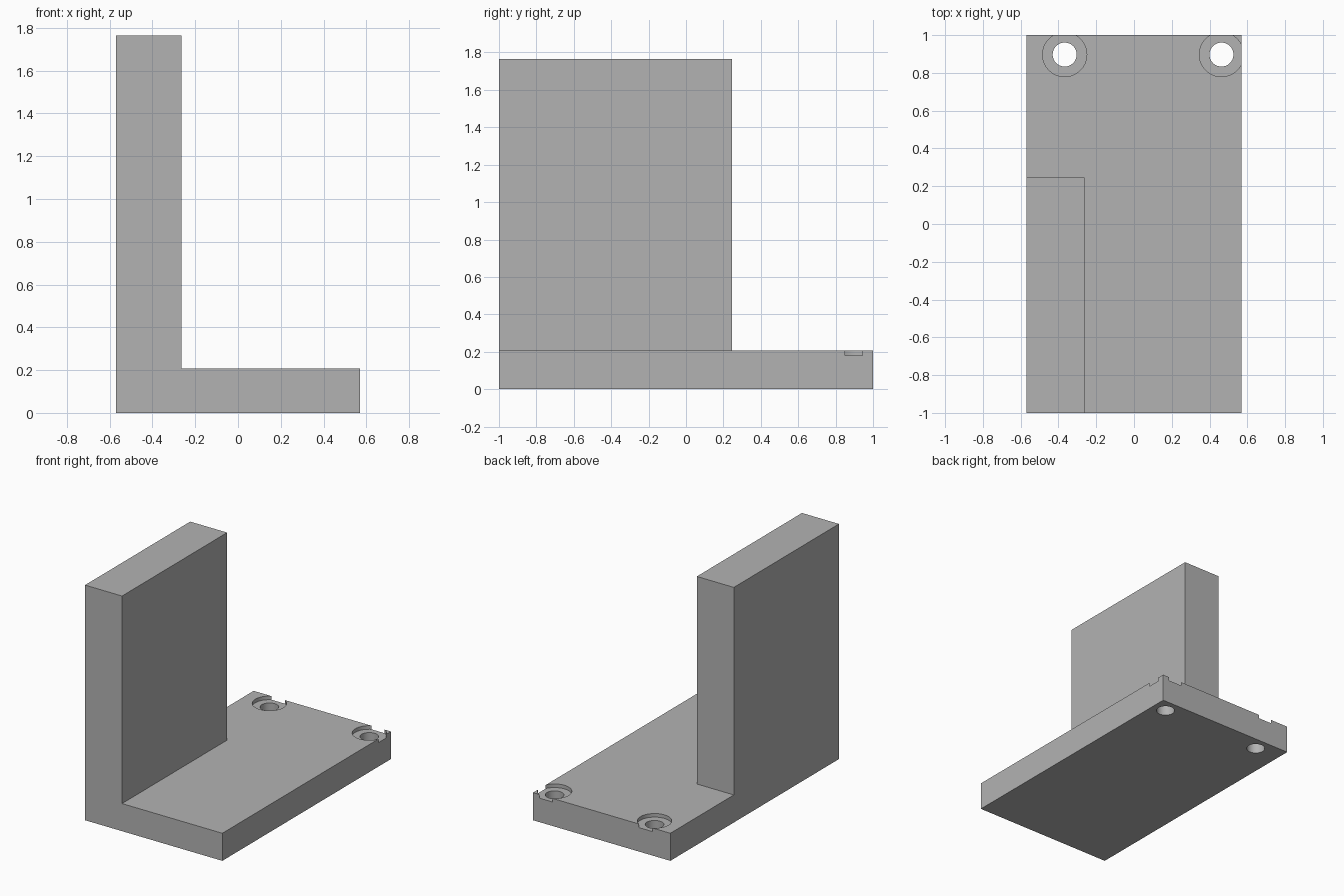
import bpy
import math

cube = bpy.data.objects.get("Cube")
if cube:
    bpy.data.objects.remove(cube, do_unlink=True)

GREY = (0.45, 0.45, 0.45, 1.0)
HALF_W, BASE_H, WALL_H = 0.57, 0.207, 1.765
WALL_X, WALL_Y = -0.263, 0.247
HOLE_Y, HOLE_R, SINK_R, SINK_Z = 0.897, 0.0635, 0.117, 0.18

grey = bpy.data.materials.new("grey")
grey.use_nodes = True
grey.diffuse_color = GREY
grey.node_tree.nodes["Principled BSDF"].inputs["Base Color"].default_value = GREY


def prism(name, outline, y0, y1):
    """Extrude an x-z outline from y0 to y1."""
    n = len(outline)
    verts = [(x, y, z) for y in (y0, y1) for x, z in outline]
    faces = [tuple(range(n)), tuple(reversed(range(n, 2 * n)))]
    faces += [(i, i + n, (i + 1) % n + n, (i + 1) % n) for i in range(n)]
    mesh = bpy.data.meshes.new(name)
    mesh.from_pydata(verts, [], faces)
    mesh.materials.append(grey)
    obj = bpy.data.objects.new(name, mesh)
    bpy.context.collection.objects.link(obj)
    return obj


def cut_cylinder(target, x, radius, z0, z1):
    """Cut a vertical round hole between two heights."""
    bpy.ops.mesh.primitive_cylinder_add(vertices=64, radius=radius, depth=z1 - z0,
                                        location=(x, HOLE_Y, (z0 + z1) / 2))
    cutter = bpy.context.object
    cutter.name = "hole_cutter"
    cutter.hide_render = True
    cutter.data.materials.append(grey)
    mod = target.modifiers.new("hole", "BOOLEAN")
    mod.operation = "DIFFERENCE"
    mod.solver = "EXACT"
    mod.object = cutter
    bpy.context.view_layer.objects.active = target
    bpy.ops.object.modifier_apply(modifier=mod.name)
    bpy.data.objects.remove(cutter, do_unlink=True)


# L-shaped bracket: the upright joins the base along the front part
bracket = prism("bracket", [(-HALF_W, 0), (HALF_W, 0), (HALF_W, BASE_H),
                            (WALL_X, BASE_H), (WALL_X, WALL_H), (-HALF_W, WALL_H)],
                -1, 1)

# Remove the upright behind its rear edge
notch = prism("upright_cutter", [(-1, BASE_H), (0, BASE_H), (0, 2), (-1, 2)], WALL_Y, 1.5)
notch.hide_render = True
mod = bracket.modifiers.new("rear_cut", "BOOLEAN")
mod.operation = "DIFFERENCE"
mod.solver = "EXACT"
mod.object = notch
bpy.context.view_layer.objects.active = bracket
bpy.ops.object.modifier_apply(modifier=mod.name)
bpy.data.objects.remove(notch, do_unlink=True)

# Two counterbored screw holes that break through the edges
for hole_x in (-0.367, 0.463):
    cut_cylinder(bracket, hole_x, HOLE_R, -0.2, 0.5)
    cut_cylinder(bracket, hole_x, SINK_R, SINK_Z, 0.5)

# Smooth the round walls, keep the edges sharp
bpy.ops.object.select_all(action="DESELECT")
bracket.select_set(True)
bpy.context.view_layer.objects.active = bracket
bpy.ops.object.shade_smooth_by_angle(angle=math.radians(30))
